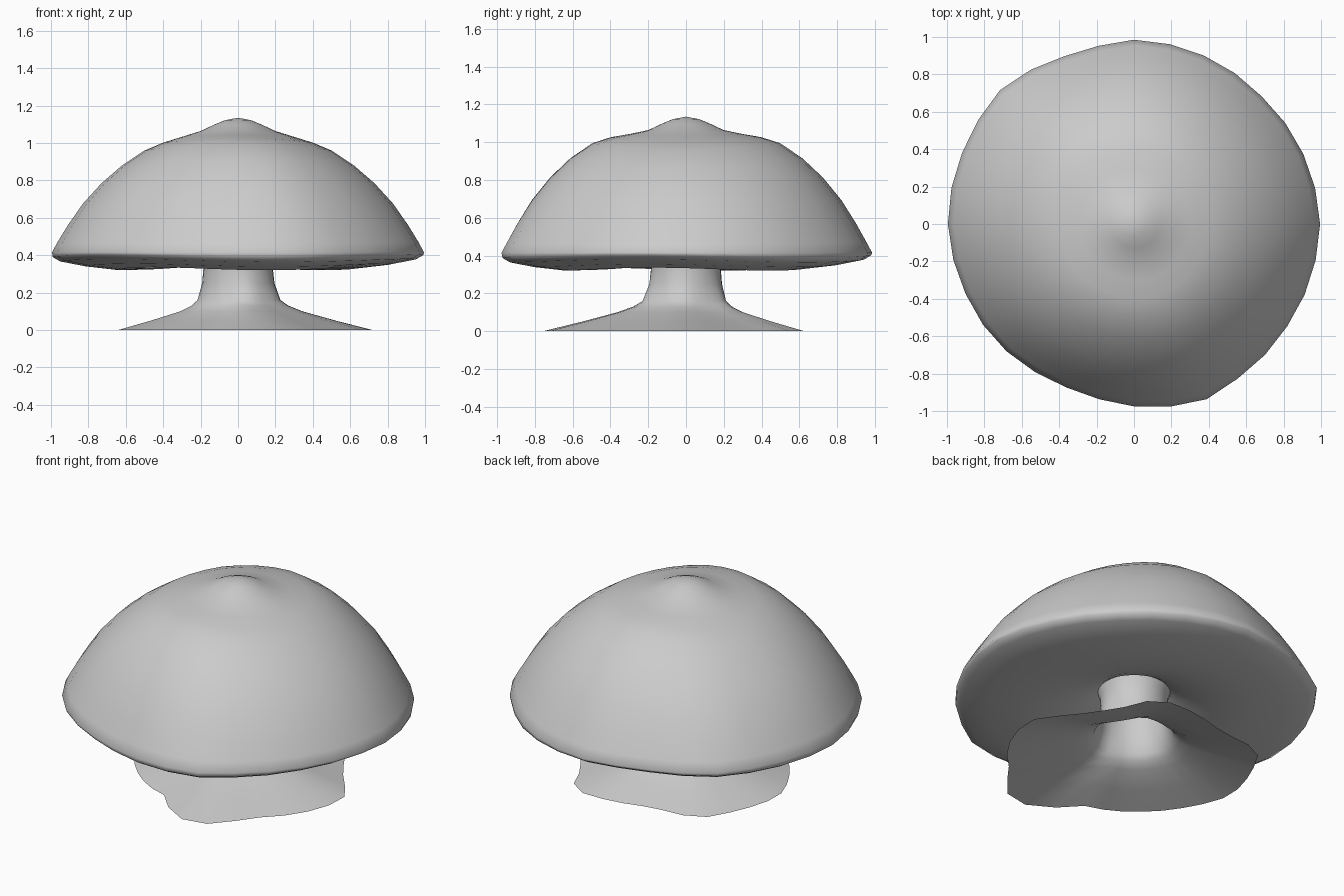
import bpy, bmesh, math

if "Cube" in bpy.data.objects:
    bpy.data.objects.remove(bpy.data.objects["Cube"])

SIDES = 32


def wave(table, deg):
    """Periodic interpolation of (angle, value) pairs."""
    pts = [(table[-1][0] - 360, table[-1][1])] + table + [(table[0][0] + 360, table[0][1])]
    for (a0, v0), (a1, v1) in zip(pts, pts[1:]):
        if a0 <= deg <= a1:
            return v0 + (v1 - v0) * (deg - a0) / (a1 - a0)
    return table[0][1]


def lathe(name, profile, point):
    """Rings swept about z; point(r, z, weight, deg) gives radius and height."""
    bm = bmesh.new()
    rings = []
    for r, z, w in profile:
        if r == 0:
            rings.append([bm.verts.new((0, 0, z))] * SIDES)
            continue
        ring = []
        for i in range(SIDES):
            deg = 360 * i / SIDES
            rr, zz = point(r, z, w, deg)
            a = math.radians(deg)
            ring.append(bm.verts.new((rr * math.cos(a), rr * math.sin(a), zz)))
        rings.append(ring)
    for lo, hi in zip(rings, rings[1:]):
        for i in range(SIDES):
            j = (i + 1) % SIDES
            corners = list(dict.fromkeys((lo[i], hi[i], hi[j], lo[j])))
            bm.faces.new(corners)
    bmesh.ops.recalc_face_normals(bm, faces=bm.faces)
    # keep the surface facing outwards
    bm.faces.ensure_lookup_table()
    f = bm.faces[0]
    c = f.calc_center_median()
    if f.normal.x * c.x + f.normal.y * c.y + f.normal.z * 0.5 < 0:
        bmesh.ops.reverse_faces(bm, faces=bm.faces)
    for f in bm.faces:
        f.smooth = True
    me = bpy.data.meshes.new(name)
    bm.to_mesh(me)
    bm.free()
    ob = bpy.data.objects.new(name, me)
    bpy.context.collection.objects.link(ob)
    return ob


# Cap: uneven dome with a small nipple, rolled rim and hollow underside
rim = [(0, 1.0), (22, .985), (45, .97), (68, .98), (90, .99), (102, .975), (114, .976),
       (125, 1.0), (135, 1.018), (146, 1.007), (157, 1.0), (180, 1.0), (202, .98),
       (213, .976), (225, .968), (236, .957), (248, .95), (259, .96), (270, .98),
       (281, 1.0), (293, 1.02), (304, 1.0), (326, .99), (348, .995)]

cap_profile = [(0, 1.135, 0), (.07, 1.122, 0), (.13, 1.097, 0), (.2, 1.064, 0),
               (.3, 1.033, .3), (.4, 1.002, .7), (.5, .96, 1), (.62, .88, 1),
               (.73, .785, .8), (.83, .675, .5), (.91, .56, .2), (.965, .47, 0),
               (.995, .415, 0), (.99, .395, 0), (.95, .372, 0), (.82, .347, 0),
               (.65, .328, 0), (.47, .333, 0), (.32, .375, 0), (.24, .41, 0), (.2, .435, 0)]


def cap_point(r, z, w, deg):
    a = math.radians(deg)
    k = 1 + (wave(rim, deg) - 1) * min(1, r)
    dz = .035 * w * math.sin(a) ** 2
    if z < .4 and r > .4:
        dz += .008 * math.sin(3 * a + 2.4)
    return r * k, z + dz


lathe("cap", cap_profile, cap_point)

# Stem: narrow hollow neck spreading into a lobed, open-bottomed skirt
skirt = [(2, .715), (17, .6), (41, .575), (58, .675), (65, .685), (85, .615), (107, .575),
         (131, .69), (138, .685), (150, .655), (177, .65), (198, .59), (220, .563),
         (232, .56), (260, .565), (278, .755), (289, .805), (297, .76), (312, .69),
         (339, .72), (354, .73)]

stem_profile = [(.2, .435, 0), (.187, .39, 0), (.185, .33, .05), (.192, .25, .15),
                (.217, .16, .4), (.25, .13, .7), (.31, .1, 1), (.47, .05, 1), (.645, 0, 1)]


def stem_point(r, z, w, deg):
    return r * (1 + w * (wave(skirt, deg) / .645 - 1)), z


lathe("stem", stem_profile, stem_point)
